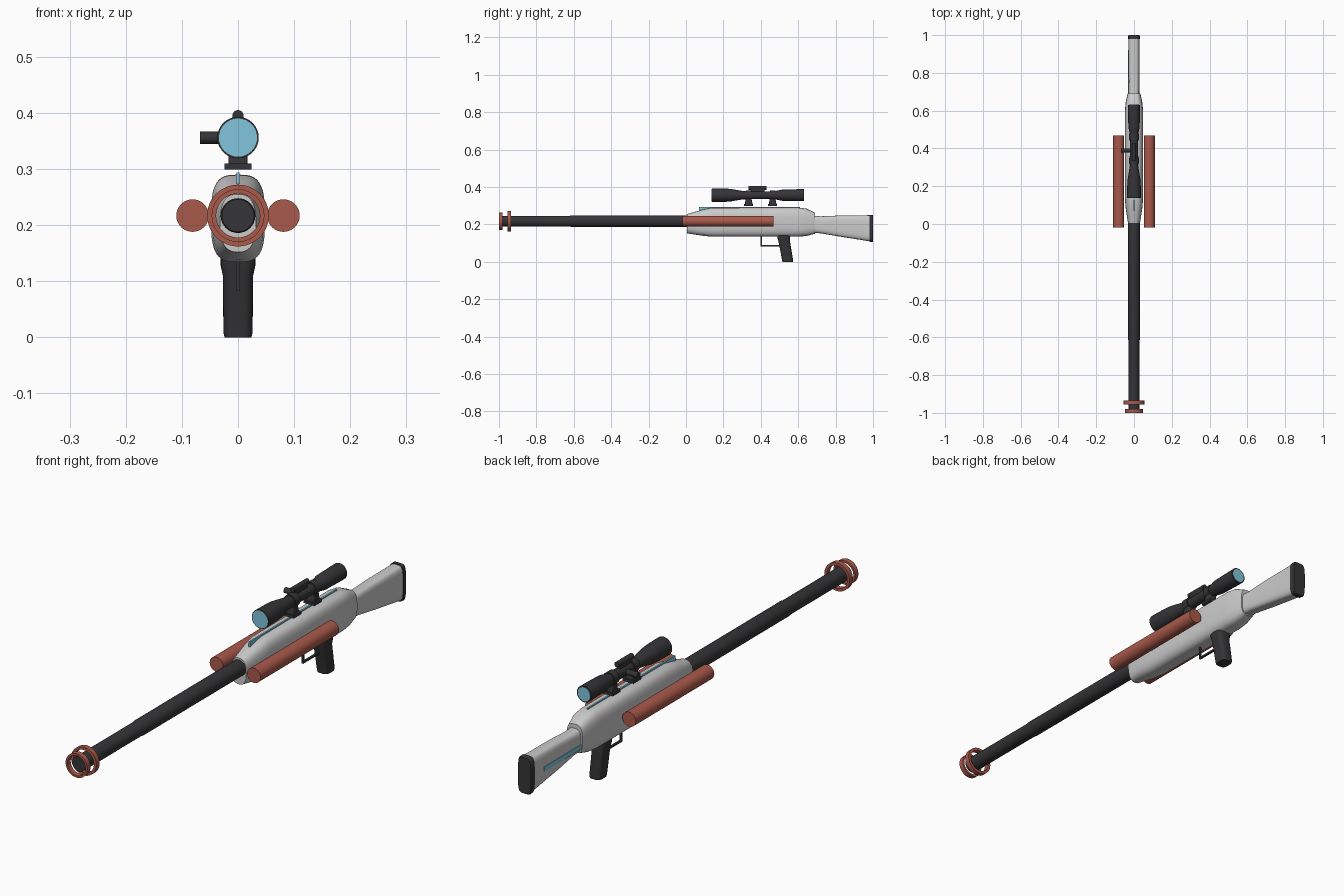
import bpy, bmesh, math
from mathutils import Vector

if "Cube" in bpy.data.objects:
    bpy.data.objects.remove(bpy.data.objects["Cube"])

AXIS_Z = 0.217   # barrel axis height
SCOPE_Z = 0.356  # scope axis height


def material(name, rgb):
    m = bpy.data.materials.new(name)
    m.diffuse_color = (*rgb, 1)
    m.use_nodes = True
    m.node_tree.nodes["Principled BSDF"].inputs["Base Color"].default_value = m.diffuse_color
    return m


DARK = material("dark", (0.035, 0.035, 0.038))
RED = material("red", (0.40, 0.10, 0.07))
BLUE = material("blue", (0.22, 0.56, 0.72))


def finish(name, bm, mat=None, angle=35):
    bmesh.ops.recalc_face_normals(bm, faces=bm.faces)
    me = bpy.data.meshes.new(name)
    bm.to_mesh(me)
    bm.free()
    ob = bpy.data.objects.new(name, me)
    bpy.context.collection.objects.link(ob)
    if mat:
        me.materials.append(mat)
    bpy.ops.object.select_all(action='DESELECT')
    ob.select_set(True)
    bpy.context.view_layer.objects.active = ob
    bpy.ops.object.shade_smooth_by_angle(angle=math.radians(angle))
    return ob


def bridge(bm, a, b):
    for i in range(len(a)):
        j = (i + 1) % len(a)
        bm.faces.new((a[i], a[j], b[j], b[i]))


def lathe(name, profile, centre, mat, axis='Y', closed=False, n=32):
    """Revolve (distance along axis, radius) points around a line."""
    bm = bmesh.new()
    rings = []
    for d, r in profile:
        ring = []
        for i in range(n):
            t = math.tau * i / n
            u, v = r * math.cos(t), r * math.sin(t)
            p = Vector((u, d, v) if axis == 'Y' else (d, u, v))
            ring.append(bm.verts.new(p + Vector(centre)))
        rings.append(ring)
    for a, b in zip(rings, rings[1:]):
        bridge(bm, a, b)
    if closed:
        bridge(bm, rings[-1], rings[0])
    else:
        bm.faces.new(rings[0])
        bm.faces.new(rings[-1])
    return finish(name, bm, mat)


def loft(name, stations, mat=None, vertical=False, n=40):
    """Skin rounded-box sections: (position, low, high, half width, squareness)."""
    bm = bmesh.new()
    rings = []
    for p, lo, hi, w, e in stations:
        ring = []
        for i in range(n):
            t = math.tau * i / n
            c, s = math.cos(t), math.sin(t)
            x = w * math.copysign(abs(c) ** (2 / e), c)
            q = (lo + hi) / 2 + (hi - lo) / 2 * math.copysign(abs(s) ** (2 / e), s)
            ring.append(bm.verts.new((x, q, p) if vertical else (x, p, q)))
        rings.append(ring)
    for a, b in zip(rings, rings[1:]):
        bridge(bm, a, b)
    bm.faces.new(rings[0])
    bm.faces.new(rings[-1])
    return finish(name, bm, mat)


def box(name, lo, hi, mat=None):
    bm = bmesh.new()
    bmesh.ops.create_cube(bm, size=1)
    for v in bm.verts:
        v.co = [(l + h) / 2 + c * (h - l) for l, h, c in zip(lo, hi, v.co)]
    return finish(name, bm, mat)


# Receiver and stock
loft("receiver", [
    (0.005, 0.152, 0.255, 0.032, 2.6), (0.09, 0.139, 0.279, 0.045, 3),
    (0.14, 0.134, 0.289, 0.048, 3.2), (0.60, 0.134, 0.290, 0.048, 3.2),
    (0.645, 0.138, 0.284, 0.044, 3.2), (0.69, 0.150, 0.262, 0.034, 3.2)])
loft("stock", [
    (0.66, 0.158, 0.247, 0.028, 3.5), (0.72, 0.152, 0.243, 0.028, 3.5),
    (0.82, 0.135, 0.247, 0.029, 4), (0.985, 0.109, 0.249, 0.029, 4)])
loft("butt_pad", [
    (0.98, 0.107, 0.251, 0.031, 4.5), (0.995, 0.105, 0.251, 0.031, 4.5),
    (1.0, 0.108, 0.248, 0.028, 4.5)], DARK)

# Barrel with a small step, and the two muzzle rings
lathe("barrel", [(-0.985, 0.029), (-0.62, 0.029), (-0.61, 0.031), (0.03, 0.031)],
      (0, 0, AXIS_Z), DARK)
for name, y0, y1, r_in, r_out in (("muzzle_ring_front", -1.0, -0.98, 0.039, 0.047),
                                  ("muzzle_ring_rear", -0.955, -0.935, 0.044, 0.055)):
    lathe(name, [(y0, r_in), (y0, r_out), (y1, r_out), (y1, r_in)],
          (0, 0, AXIS_Z), RED, closed=True, n=48)

# Side tubes
for side, x in (("left", -0.081), ("right", 0.081)):
    lathe("side_tube_" + side, [(-0.018, 0.029), (0.468, 0.029)], (x, 0, AXIS_Z), RED)

# Accent strips: top of receiver and left of stock
box("top_strip", (-0.003, 0.07, 0.27), (0.003, 0.61, 0.294), BLUE)
box("stock_strip", (-0.031, 0.66, 0.172), (-0.024, 0.92, 0.190), BLUE)

# Grip, trigger guard and trigger
loft("grip", [
    (0.0, 0.515, 0.572, 0.024, 3.5), (0.008, 0.514, 0.573, 0.026, 3.5),
    (0.11, 0.494, 0.556, 0.027, 3.5), (0.128, 0.489, 0.557, 0.031, 3.5),
    (0.15, 0.486, 0.557, 0.031, 3.5)], DARK, vertical=True)
box("guard_front", (-0.004, 0.398, 0.083), (0.004, 0.405, 0.14), DARK)
box("guard_bottom", (-0.004, 0.398, 0.083), (0.004, 0.51, 0.090), DARK)

# Scope body, lenses and adjusters
lathe("scope_body", [
    (0.138, 0.034), (0.138, 0.037), (0.20, 0.036), (0.235, 0.034), (0.30, 0.023),
    (0.33, 0.021), (0.47, 0.021), (0.49, 0.025), (0.515, 0.030), (0.60, 0.032),
    (0.63, 0.032), (0.63, 0.027)], (0, 0, SCOPE_Z), DARK)
lathe("front_lens", [(0.1365, 0.034), (0.14, 0.034)], (0, 0, SCOPE_Z), BLUE)
lathe("rear_lens", [(0.628, 0.027), (0.6315, 0.027)], (0, 0, SCOPE_Z), BLUE)
lathe("scope_top_tube", [(0.335, 0.010), (0.43, 0.010)], (0, 0, 0.395), DARK, n=24)
box("scope_saddle", (-0.008, 0.345, 0.37), (0.008, 0.42, 0.392), DARK)
lathe("scope_side_knob", [(-0.068, 0.011), (0.0, 0.011)], (0, 0.39, SCOPE_Z), DARK,
      axis='X', n=24)

# Scope mounts: clamp ring, post and foot
for name, y in (("front", 0.335), ("rear", 0.463)):
    lathe("scope_clamp_" + name, [(y - 0.015, 0.020), (y - 0.015, 0.026),
                                  (y + 0.015, 0.026), (y + 0.015, 0.020)],
          (0, 0, SCOPE_Z), DARK, closed=True)
    loft("scope_post_" + name, [
        (0.308, y - 0.021, y + 0.021, 0.017, 8), (0.342, y - 0.014, y + 0.014, 0.017, 8)],
        DARK, vertical=True)
    box("scope_foot_" + name, (-0.024, y - 0.024, 0.299), (0.024, y + 0.024, 0.310), DARK)
